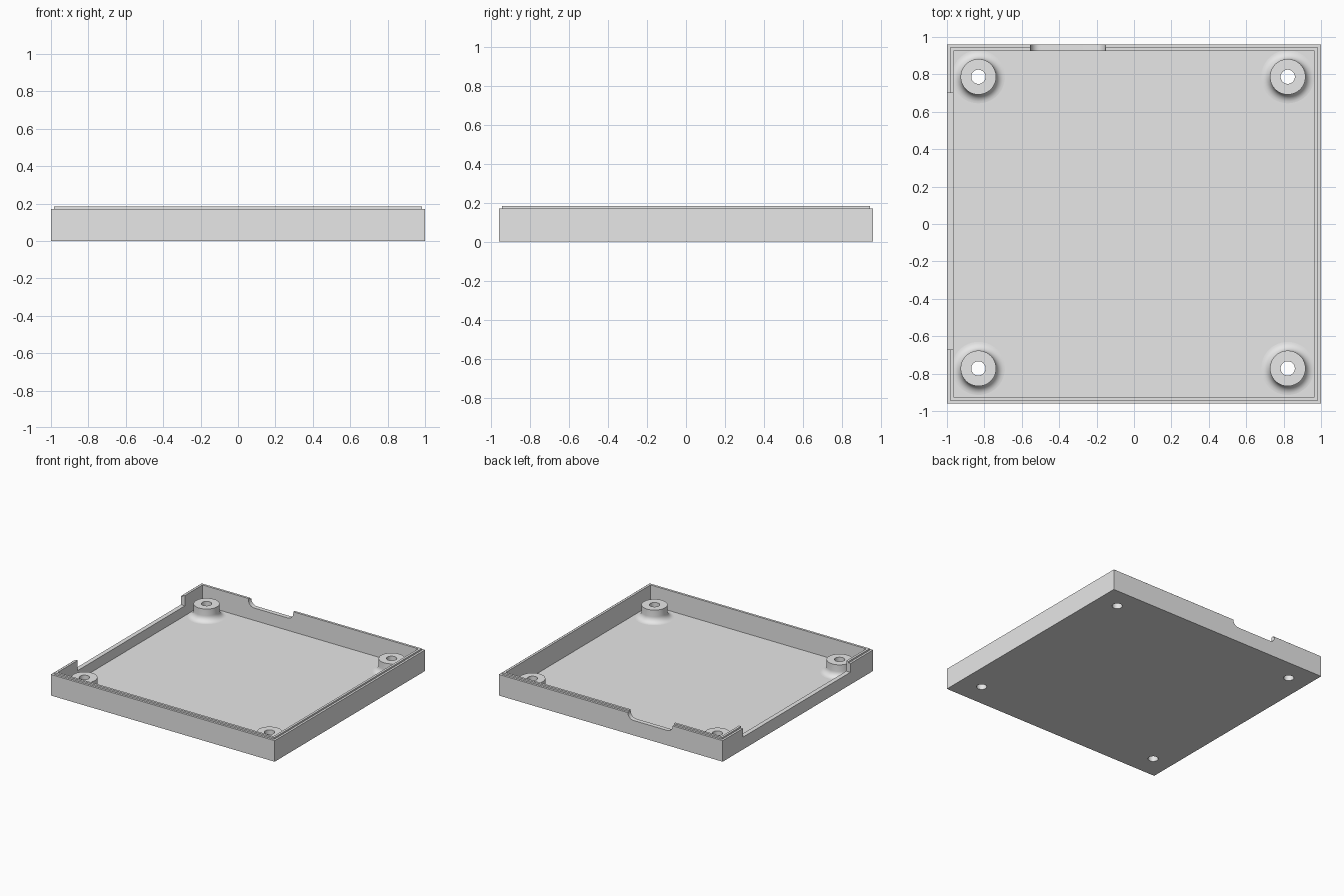
import bpy, bmesh, math
from mathutils import Matrix

cube = bpy.data.objects.get("Cube")
if cube:
    bpy.data.objects.remove(cube)

FLOOR, RIM, LIP_TOP = 0.02, 0.17, 0.183
POSTS = [(x, y) for x in (-0.832, 0.822) for y in (-0.772, 0.787)]
HOLE_R, POST_R, POST_TOP, FILLET = 0.038, 0.095, 0.12, 0.047

grey = bpy.data.materials.new("light grey")
grey.use_nodes = True
grey.diffuse_color = (0.8, 0.8, 0.8, 1)
grey.node_tree.nodes["Principled BSDF"].inputs["Base Color"].default_value = (0.8, 0.8, 0.8, 1)


def make_object(name, bm):
    bmesh.ops.recalc_face_normals(bm, faces=bm.faces)
    mesh = bpy.data.meshes.new(name)
    bm.to_mesh(mesh)
    bm.free()
    mesh.materials.append(grey)
    obj = bpy.data.objects.new(name, mesh)
    bpy.context.collection.objects.link(obj)
    return obj


def box(name, low, high):
    bm = bmesh.new()
    bmesh.ops.create_cube(bm, size=1)
    for v in bm.verts:
        v.co = [(a + b) / 2 + c * (b - a) for a, b, c in zip(low, high, v.co)]
    return make_object(name, bm)


def cut(target, cutter):
    mod = target.modifiers.new("cut", 'BOOLEAN')
    mod.operation = 'DIFFERENCE'
    mod.solver = 'EXACT'
    mod.object = cutter
    bpy.context.view_layer.objects.active = target
    bpy.ops.object.modifier_apply(modifier=mod.name)
    bpy.data.objects.remove(cutter)


# Tray: rectangular rings from the underside, over the stepped rim, to the floor
bm = bmesh.new()
rings = []
for inset, z in ((0, 0), (0, RIM), (0.017, RIM), (0.017, LIP_TOP),
                 (0.036, LIP_TOP), (0.036, FLOOR)):
    x, y = 1 - inset, 0.96 - inset
    rings.append([bm.verts.new((sx * x, sy * y, z))
                  for sx, sy in ((-1, -1), (1, -1), (1, 1), (-1, 1))])
for a, b in zip(rings, rings[1:]):
    for i in range(4):
        j = (i + 1) % 4
        bm.faces.new((a[i], a[j], b[j], b[i]))
bm.faces.new(rings[0])
bm.faces.new(rings[-1])
tray = make_object("tray", bm)

# Long opening in the right side wall
cut(tray, box("side_cutter", (-1.1, -0.67, 0.1), (-0.94, 0.7, 0.3)))

# Round-cornered notch in the back wall
bm = bmesh.new()
profile = [(-0.2, 0.3)]
for cx, start in ((-0.15, math.pi), (0.15, 1.5 * math.pi)):
    for i in range(9):
        a = start + i * math.pi / 16
        profile.append((cx + 0.05 * math.cos(a), RIM + 0.05 * math.sin(a)))
profile.append((0.2, 0.3))
face = bm.faces.new([bm.verts.new((x - 0.353, 0.9, z)) for x, z in profile])
side = bmesh.ops.extrude_face_region(bm, geom=[face])["geom"]
bmesh.ops.translate(bm, vec=(0, 0.15, 0),
                    verts=[g for g in side if isinstance(g, bmesh.types.BMVert)])
cut(tray, make_object("notch_cutter", bm))

# Screw holes through the floor
for x, y in POSTS:
    bm = bmesh.new()
    bmesh.ops.create_cone(bm, cap_ends=True, segments=48, radius1=HOLE_R,
                          radius2=HOLE_R, depth=0.1,
                          matrix=Matrix.Translation((x, y, 0.01)))
    cut(tray, make_object("hole_cutter", bm))

# Hollow screw posts with a fillet at the foot
outline = [(HOLE_R, FLOOR), (HOLE_R, POST_TOP), (POST_R, POST_TOP)]
for i in range(9):
    a = math.pi + i * math.pi / 16
    outline.append((POST_R + FILLET + FILLET * math.cos(a),
                    FLOOR + FILLET + FILLET * math.sin(a)))
posts = []
for n, (x, y) in enumerate(POSTS):
    bm = bmesh.new()
    verts = [bm.verts.new((r, 0, z)) for r, z in outline]
    edges = [bm.edges.new(pair) for pair in zip(verts, verts[1:])]
    bmesh.ops.spin(bm, geom=verts + edges, cent=(0, 0, 0), axis=(0, 0, 1),
                   angle=2 * math.pi, steps=48, use_merge=True)
    bmesh.ops.remove_doubles(bm, verts=bm.verts, dist=0.0001)
    bmesh.ops.recalc_face_normals(bm, faces=bm.faces)
    # Face the open surface outward: its flat top must look up
    top = max(bm.faces, key=lambda f: f.calc_center_median().z)
    flip = top.normal.z < 0
    post = make_object(f"screw_post_{n + 1}", bm)
    if flip:
        post.data.flip_normals()
    post.location = (x, y, 0)
    posts.append(post)

# Smooth the round surfaces, keep corners sharp
bpy.ops.object.select_all(action='DESELECT')
for obj in [tray] + posts:
    obj.select_set(True)
bpy.context.view_layer.objects.active = tray
bpy.ops.object.shade_smooth_by_angle(angle=math.radians(30))
